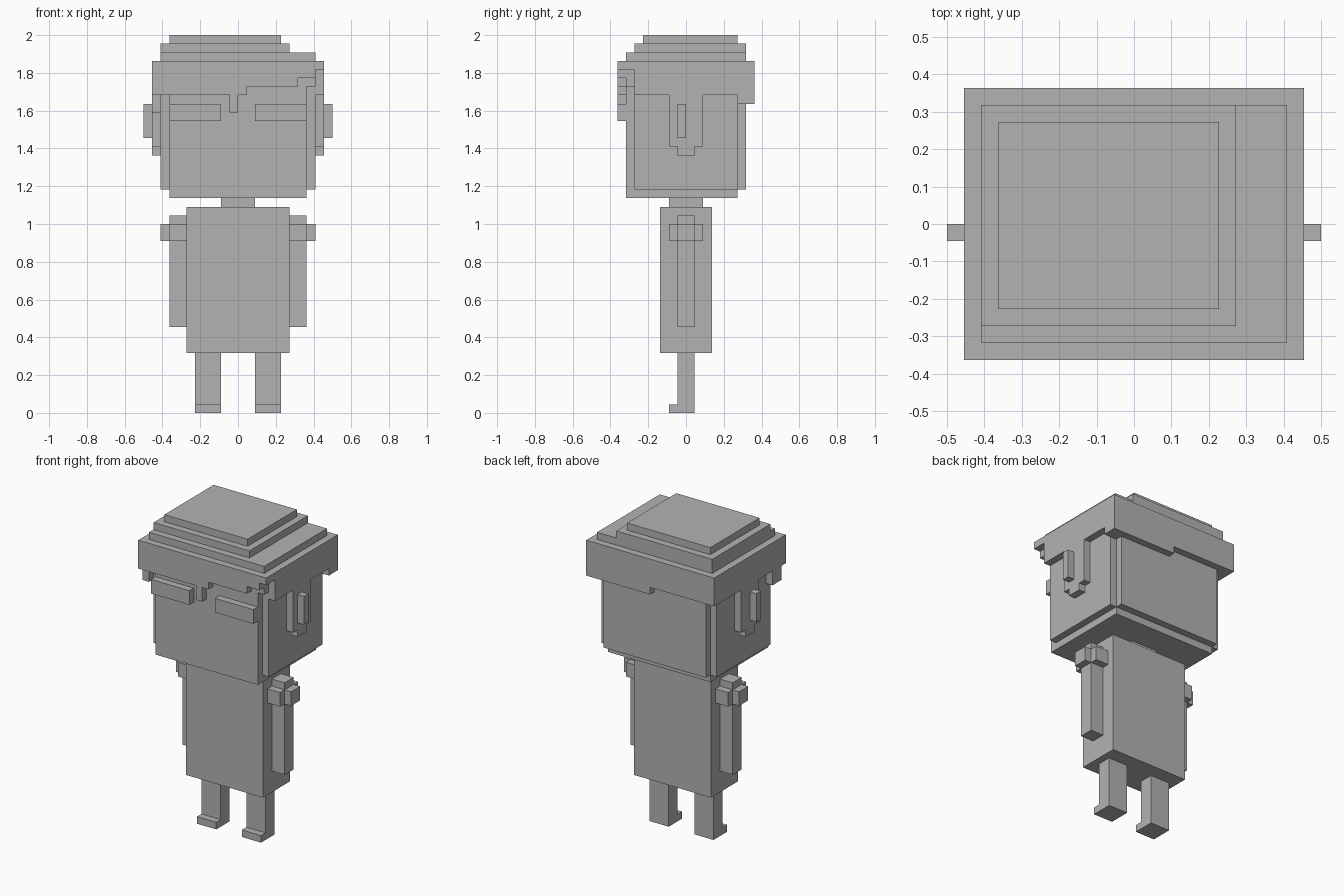
import bpy
import bmesh

U = 1 / 22  # edge length of one block

if "Cube" in bpy.data.objects:
    bpy.data.objects.remove(bpy.data.objects["Cube"], do_unlink=True)

grey = bpy.data.materials.new("plain grey")
grey.use_nodes = True
colour = (0.45, 0.45, 0.45, 1)
grey.diffuse_color = colour
grey.node_tree.nodes["Principled BSDF"].inputs["Base Color"].default_value = colour


def part(name, *boxes):
    """One object from boxes, each given as x, y and z ranges in blocks."""
    bm = bmesh.new()
    for ranges in boxes:
        verts = bmesh.ops.create_cube(bm, size=1)["verts"]
        for v in verts:
            for axis, (low, high) in enumerate(ranges):
                v.co[axis] = (low if v.co[axis] < 0 else high) * U
    mesh = bpy.data.meshes.new(name)
    bm.to_mesh(mesh)
    bm.free()
    mesh.materials.append(grey)
    obj = bpy.data.objects.new(name, mesh)
    bpy.context.collection.objects.link(obj)
    return obj


def columns(edges, bottoms, top):
    """Hanging strips: the edges between them and the height each ends at."""
    return [((a, b), (z, top)) for a, b, z in zip(edges, edges[1:], bottoms)]


def span(side, near, far):
    """An x range on the left (1) or right (-1) side."""
    return tuple(sorted((side * near, side * far)))


# Body and head
part("torso", ((-6, 6), (-3, 3), (7, 24)))
part("neck", ((-2, 2), (-2, 2), (24, 25)))
part("head",
     ((-8, 8), (-7, 6), (25, 26)),
     ((-8, 8), (-7, 7), (26, 40)),
     ((-9, 9), (-6, 6), (26, 40)))

# Paired parts
for side, word in ((1, "left"), (-1, "right")):
    part(word + "_leg", (span(side, 2, 5), (-1, 1), (0, 7)))
    part(word + "_foot", (span(side, 2, 5), (-2, -1), (0, 1)))
    part(word + "_arm", (span(side, 6, 8), (-1, 1), (10, 23)))
    part(word + "_shoulder",
         (span(side, 6, 8), (-2, 2), (20, 22)),
         (span(side, 8, 9), (-1, 1), (20, 22)))
    part(word + "_ear", (span(side, 10, 11), (-1, 0), (32, 36)))
    part(word + "_eye", (span(side, 2, 8), (-8, -7), (34, 36)))

# Stepped hair on top
part("hair_crown",
     ((-10, 10), (-8, 8), (40, 41)),
     ((-9, 9), (-7, 7), (38, 42)),
     ((-9, 6), (-6, 7), (42, 43)),
     ((-8, 5), (-5, 6), (43, 44)))

# Hair hanging over the forehead and the back of the head
fringe = columns([-10, -1, 0, 1, 7, 9, 10], [37, 35, 37, 38, 39, 40], 41)
part("hair_fringe", *[(x, (-8, -7), z) for x, z in fringe])
nape = columns([-10, 0, 10], [37, 36], 41)
part("hair_back", *[(x, (7, 8), z) for x, z in nape])

# Hair on the sides, with sideburns around the ears
left = columns([-8, -6, -2, -1, 1, 2, 6, 8], [40, 37, 31, 30, 31, 37, 36], 41)
right = columns([-8, -7, -5, -2, -1, 1, 2, 8], [37, 35, 37, 31, 30, 31, 37], 41)
part("hair_left_side", *[((9, 10), y, z) for y, z in left])
part("hair_right_side", *[((-10, -9), y, z) for y, z in right])

# Hair filling the notched back corners
part("hair_back_corners",
     ((8, 9), (6, 7), (36, 40)),
     ((-9, -8), (6, 7), (37, 40)))
